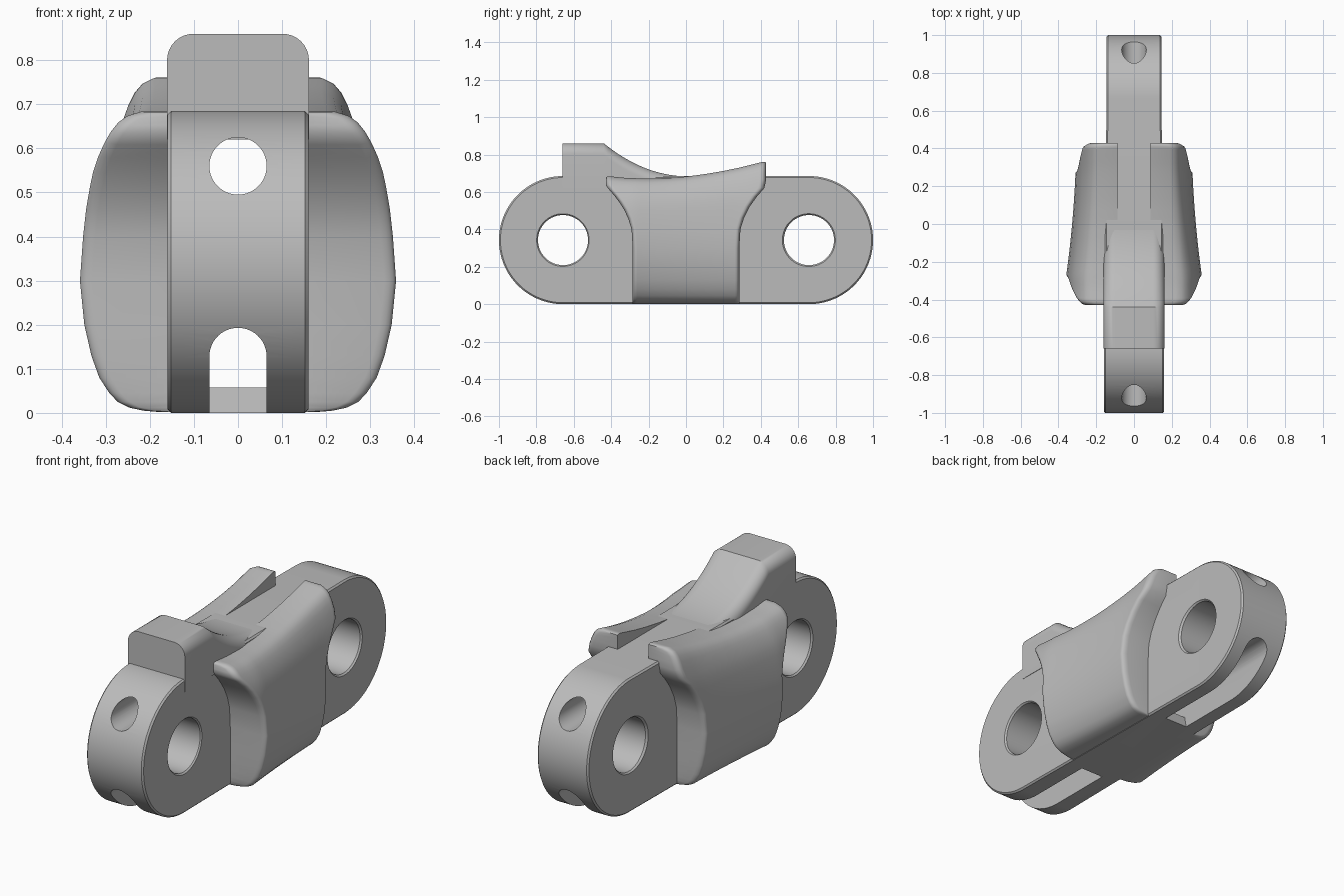
import bpy, bmesh, math

cube = bpy.data.objects.get("Cube")
if cube:
    bpy.data.objects.remove(cube)

grey = bpy.data.materials.new("plain_grey")
grey.use_nodes = True
colour = (0.5, 0.5, 0.5, 1)
grey.diffuse_color = colour
grey.node_tree.nodes["Principled BSDF"].inputs["Base Color"].default_value = colour


def loft(name, rings):
    """Skin equal rings; each end is closed by quads between paired points."""
    bm = bmesh.new()
    loops = [[bm.verts.new(p) for p in ring] for ring in rings]
    n = len(loops[0])
    for a, b in zip(loops, loops[1:]):
        for i in range(n):
            j = (i + 1) % n
            bm.faces.new((a[i], a[j], b[j], b[i]))
    for end in (loops[0], loops[-1]):
        for i in range(n // 2 - 1):
            bm.faces.new((end[i], end[i + 1], end[n - 2 - i], end[n - 1 - i]))
    bmesh.ops.recalc_face_normals(bm, faces=bm.faces)
    mesh = bpy.data.meshes.new(name)
    bm.to_mesh(mesh)
    bm.free()
    mesh.materials.append(grey)
    obj = bpy.data.objects.new(name, mesh)
    bpy.context.collection.objects.link(obj)
    return obj


def select(obj):
    bpy.ops.object.select_all(action='DESELECT')
    obj.select_set(True)
    bpy.context.view_layer.objects.active = obj


def smooth(obj, angle=35):
    select(obj)
    bpy.ops.object.shade_smooth_by_angle(angle=math.radians(angle))


def cut(obj, cutter):
    mod = obj.modifiers.new("cut", 'BOOLEAN')
    mod.operation, mod.solver, mod.object = 'DIFFERENCE', 'EXACT', cutter
    select(obj)
    bpy.ops.object.modifier_apply(modifier=mod.name)
    bpy.data.objects.remove(cutter)


def circle(r, n=48):
    return [(r * math.cos((k + .5) * math.tau / n), r * math.sin((k + .5) * math.tau / n))
            for k in range(n)]


def lerp_table(table, t):
    for (a, p), (b, q) in zip(table, table[1:]):
        if t <= b:
            return p + (q - p) * max(0, (t - a) / (b - a))
    return table[-1][1]


# Link bar: a long rounded plate, slightly narrower at the back
R, PIN_Y, EDGE = 0.3425, 0.6575, 0.008


def half_width(y):
    return 0.16 if y < 0 else 0.145


def bar_ring(side, inset, shrink):
    ring = []
    for y, z in circle(R - shrink, 96):
        y += math.copysign(PIN_Y, y)
        ring.append((side * (half_width(y) - inset), y, R + z))
    # start at the back tip so that upper and lower points pair up
    return ring


bar = loft("link_bar", [bar_ring(-1, 0, EDGE), bar_ring(-1, EDGE, 0),
                        bar_ring(1, EDGE, 0), bar_ring(1, 0, EDGE)])

# Pin holes with flared rims
for y0 in (-PIN_Y, PIN_Y):
    w = half_width(y0)
    cut(bar, loft("pin_cutter", [[(x, y0 + y, R + z) for y, z in circle(r)]
                                 for x, r in ((-w - .01, .15), (-w + .008, .134),
                                              (w - .008, .134), (w + .01, .15))]))

# Round bore along the whole bar
cut(bar, loft("bore_cutter", [[(x, y, 0.56 + z) for x, z in circle(.065)]
                              for y in (-1.1, 1.1)]))


# Arched slot along the underside, bridged in the middle
def arch(y, floor):
    pts = [(.065, floor)]
    pts += [(.065 * math.cos(k * math.pi / 23), .128 + .065 * math.sin(k * math.pi / 23))
            for k in range(24)]
    pts.append((-.065, floor))
    return [(x, y, z) for x, z in pts]


cut(bar, loft("slot_cutter", [arch(y, f) for y, f in (
    (-1.1, -.05), (-.33, -.05), (-.31, .058), (.31, .058), (.33, -.05), (1.1, -.05))]))
smooth(bar)


# Guide block: flat top, then a concave ramp, with rounded long edges
def block_ring(y):
    top = .86
    if y > -.44:
        t = min(1, (y + .44) / .46)
        top = .683 + .177 * (1 - t) ** 2.1
    r, w, base = .06, .161, .62
    right = [(w, base)]
    for k in range(9):
        a = k * math.pi / 16
        right.append((w - r + r * math.cos(a), max(base, top - r + r * math.sin(a))))
    return ([(x, y, z) for x, z in right]
            + [(-x, y, z) for x, z in reversed(right)])


block = loft("guide_block", [block_ring(y) for y in
                             [-.66] + [-.44 + .46 * k / 20 for k in range(21)]])
smooth(block)

# Side wing: bulging cheek whose ends flare out towards a saddle-shaped top
BULGE = [(.002, .18), (.005, .215), (.012, .248), (.025, .274), (.045, .293), (.08, .316),
         (.13, .334), (.2, .35), (.3, .36), (.4, .352), (.46, .345), (.51, .337), (.55, .329),
         (.585, .317), (.615, .303), (.64, .288), (.66, .272), (.675, .252), (.685, .22)]
SADDLE = [(-.43, .686), (-.33, .675), (-.2, .671), (-.1, .674), (0, .682), (.1, .695),
          (.2, .712), (.3, .733), (.43, .766)]


def reach(z):
    t = min(1, max(0, (z - .34) / .29))
    return .285 + .143 * t * t


def wing_ring(v, inset):
    outer, inner = [], []
    for z, x in BULGE:
        top = lerp_table(SADDLE, v * reach(z)) - inset * .3
        if z > .45:
            z = .45 + (z - .45) * (top - .45) / .235
        y = v * reach(z)
        yc = max(-.28, min(.28, y))
        x = x * (.91 - .25 * yc + .25 * yc * yc) - inset
        outer.append((x, y, z))
        inner.append((.087, y, z))
    return outer + inner[::-1]


ends = [(1, .028), (.99, .016), (.975, .007), (.95, 0)]
stations = [(-v, d) for v, d in ends] + [(k / 12, 0) for k in range(-11, 12)] + ends[::-1]
wing = loft("side_wings", [wing_ring(v, d) for v, d in stations])
mirror = wing.modifiers.new("mirror", 'MIRROR')
mirror.use_mirror_merge = False
smooth(wing, 50)
